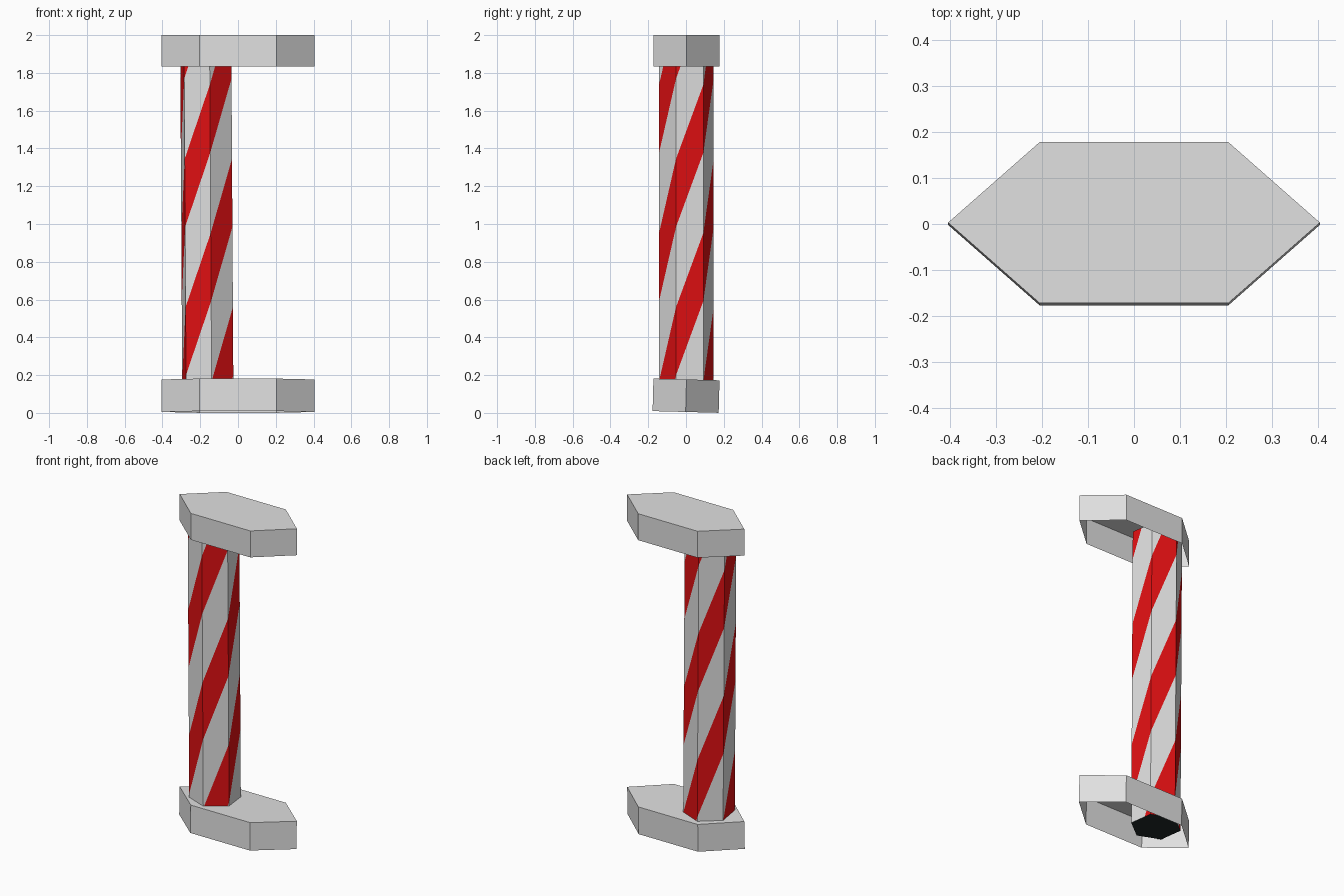
import bpy, bmesh, math
from mathutils import Vector

if "Cube" in bpy.data.objects:
    bpy.data.objects.remove(bpy.data.objects["Cube"])


def material(name, rgb):
    m = bpy.data.materials.new(name)
    m.diffuse_color = (*rgb, 1)
    m.use_nodes = True
    m.node_tree.nodes["Principled BSDF"].inputs["Base Color"].default_value = m.diffuse_color
    return m


light_grey = material("light grey", (0.75, 0.75, 0.75))
red = material("red", (0.75, 0.005, 0.006))
dark_slate = material("dark slate", (0.015, 0.022, 0.022))


def add_object(name, bm, mats):
    mesh = bpy.data.meshes.new(name)
    bm.to_mesh(mesh)
    bm.free()
    for m in mats:
        mesh.materials.append(m)
    ob = bpy.data.objects.new(name, mesh)
    bpy.context.collection.objects.link(ob)
    return ob


# Stretched six-sided caps: thin shells, open underneath
HEX = [(0.404, 0), (0.205, 0.175), (-0.205, 0.175),
       (-0.404, 0), (-0.205, -0.175), (0.205, -0.175)]


def cap(name, y, z, height, tilt):
    bm = bmesh.new()
    low = [bm.verts.new((px, py, 0)) for px, py in HEX]
    top = [bm.verts.new((px, py, height)) for px, py in HEX]
    bm.faces.new(top)
    for i in range(6):
        j = (i + 1) % 6
        bm.faces.new((low[i], low[j], top[j], top[i]))
    ob = add_object(name, bm, [light_grey])
    ob.location = (0, y, z)
    ob.rotation_euler.x = math.radians(tilt)


cap("bottom_cap", -0.002, 0.005, 0.172, -1.5)
cap("top_cap", 0.003, 1.835, 0.165, 0)

# Six-sided pole with spiral stripes cut into each side
RADIUS, Z0, Z1 = 0.146, 0.05, 1.95
PERIOD, WIDTH, BASE = 0.785, 0.36, 0.20
RISE = PERIOD / 2          # climb of a stripe across one side
ring = [Vector((RADIUS * math.cos(a), RADIUS * math.sin(a), 0))
        for a in (math.radians(218 + 60 * k) for k in range(6))]
up = Vector((0, 0, 1))

bm = bmesh.new()
for k in range(6):
    a, b = ring[k], ring[(k + 1) % 6]
    side = bm.faces.new([bm.verts.new(p) for p in
                         (a + up * Z0, b + up * Z0, b + up * Z1, a + up * Z1)])
    slope = (b - a) + up * RISE
    plane_no = slope.cross((a + b).normalized())
    pieces = [side]
    for n in range(-5, 5):
        for edge in (0, WIDTH):
            z = BASE + RISE * k + n * PERIOD + edge
            geom = set(pieces)
            for f in pieces:
                geom.update(f.edges, f.verts)
            cut = bmesh.ops.bisect_plane(bm, geom=list(geom), dist=1e-5,
                                         plane_co=a + up * z, plane_no=plane_no)
            pieces = [g for g in cut["geom"] if isinstance(g, bmesh.types.BMFace)]
    for f in pieces:
        c = f.calc_center_median()
        u = (c - a).dot(b - a) / (b - a).length_squared
        f.material_index = int((c.z - RISE * (k + u) - BASE) % PERIOD < WIDTH)

# Dark ends hidden inside the caps
for z, order in ((Z0, -1), (Z1, 1)):
    end = bm.faces.new([bm.verts.new(p + up * z) for p in ring[::order]])
    end.material_index = 2
bmesh.ops.remove_doubles(bm, verts=bm.verts, dist=1e-4)

# The pole stands off-centre and leans very slightly
for v in bm.verts:
    v.co.x += -0.159 - 0.006 * v.co.z
    v.co.y += 0.002
add_object("striped_pole", bm, [light_grey, red, dark_slate])
